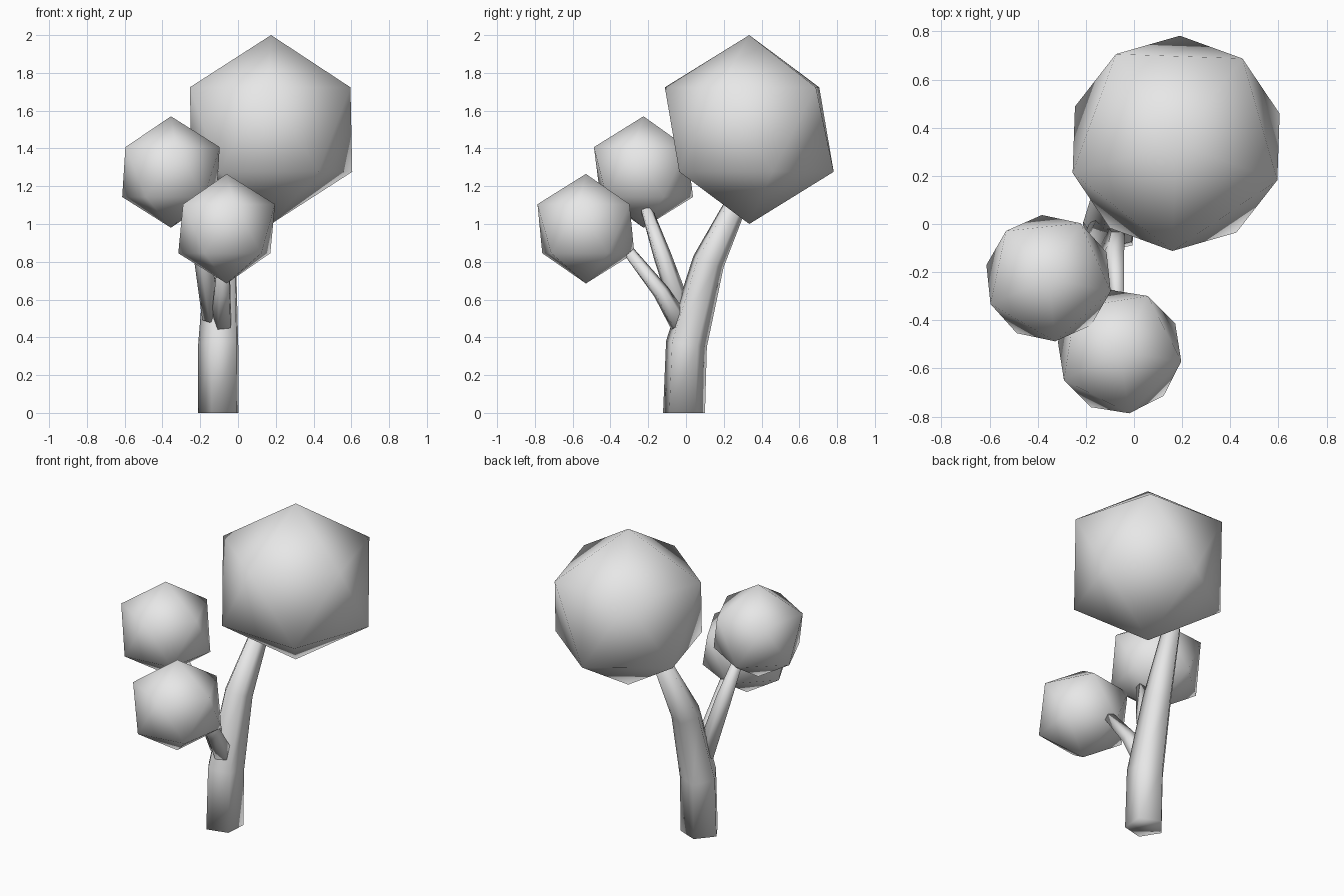
import bpy, bmesh, math
from mathutils import Vector

cube = bpy.data.objects.get("Cube")
if cube:
    bpy.data.objects.remove(cube, do_unlink=True)

# One plain grey for the whole tree
GREY = (0.8, 0.8, 0.8, 1.0)
grey = bpy.data.materials.new("plain_grey")
grey.use_nodes = True
grey.diffuse_color = GREY
grey.node_tree.nodes["Principled BSDF"].inputs["Base Color"].default_value = GREY


def finish(name, bm):
    """Turn a bmesh into a smooth grey object."""
    bmesh.ops.recalc_face_normals(bm, faces=bm.faces[:])
    for face in bm.faces:
        face.smooth = True
    mesh = bpy.data.meshes.new(name)
    bm.to_mesh(mesh)
    bm.free()
    mesh.materials.append(grey)
    obj = bpy.data.objects.new(name, mesh)
    bpy.context.collection.objects.link(obj)
    return obj


def crown(name, centre, radius, turn):
    """Twenty-sided ball of leaves."""
    bm = bmesh.new()
    bmesh.ops.create_icosphere(bm, subdivisions=1, radius=radius)
    obj = finish(name, bm)
    obj.location = centre
    obj.rotation_euler.z = math.radians(turn)


def limb(name, path, radii, turn, flat_start=False, sides=5):
    """Tapered tube through the path, with closed ends."""
    bm = bmesh.new()
    pts = [Vector(p) for p in path]
    up = Vector((0, 0, 1))
    rings = []
    for i, (p, r) in enumerate(zip(pts, radii)):
        before = (p - pts[i - 1]).normalized() if i else Vector()
        after = (pts[i + 1] - p).normalized() if i + 1 < len(pts) else Vector()
        tangent = up if flat_start and i == 0 else before + after
        tilt = up.rotation_difference(tangent)
        ring = []
        for k in range(sides):
            a = math.radians(turn) + math.tau * k / sides
            ring.append(bm.verts.new(p + tilt @ Vector((r * math.cos(a), r * math.sin(a), 0))))
        rings.append(ring)
    for low, high in zip(rings, rings[1:]):
        for k in range(sides):
            n = (k + 1) % sides
            bm.faces.new((low[k], low[n], high[n], high[k]))
    bm.faces.new(rings[0][::-1])
    bm.faces.new(rings[-1])
    finish(name, bm)


# Leaf crowns
crown("large_crown", (0.175, 0.335, 1.5), 0.5, -20)
crown("middle_crown", (-0.355, -0.225, 1.275), 0.295, -12)
crown("front_crown", (-0.06, -0.53, 0.975), 0.29, -9)

# Trunk, bending back into the large crown
limb("trunk",
     [(-0.096, -0.013, 0), (-0.096, 0.0, 0.365), (-0.085, 0.117, 0.8), (-0.04, 0.3, 1.18)],
     [0.117, 0.115, 0.09, 0.055], -40, flat_start=True)

# Side branches
limb("middle_branch",
     [(-0.13, -0.01, 0.5), (-0.185, -0.125, 0.83), (-0.235, -0.21, 1.08)],
     [0.06, 0.05, 0.032], -40)
limb("front_branch",
     [(-0.085, -0.03, 0.47), (-0.08, -0.133, 0.64), (-0.07, -0.3, 0.85)],
     [0.06, 0.046, 0.032], -40)
